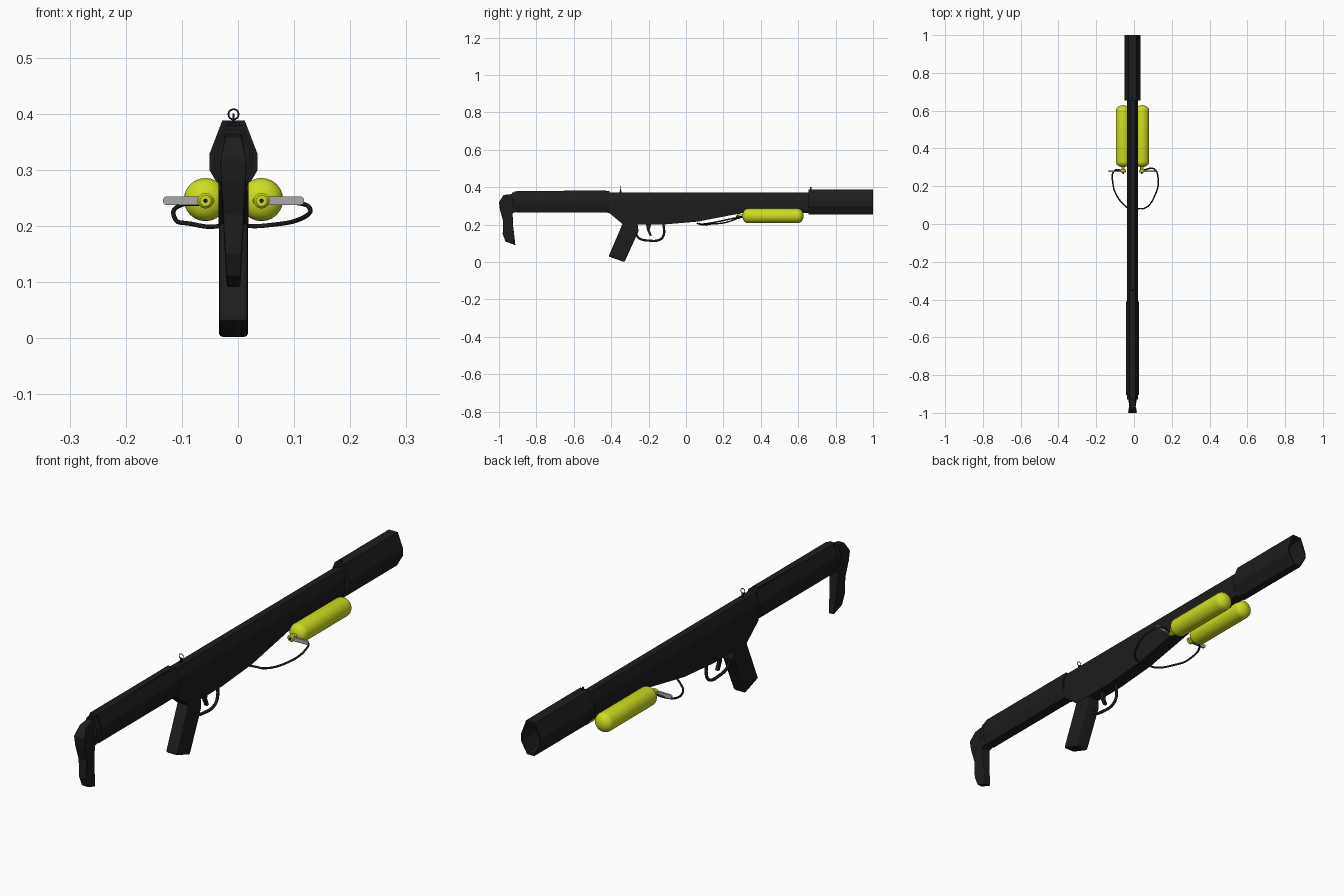
import bpy, bmesh, math

if "Cube" in bpy.data.objects:
    bpy.data.objects.remove(bpy.data.objects["Cube"])

CX = -0.008  # centre line of the tube


def material(name, color, rough=0.6):
    m = bpy.data.materials.new(name)
    m.use_nodes = True
    m.diffuse_color = (*color, 1)
    bsdf = m.node_tree.nodes["Principled BSDF"]
    bsdf.inputs["Base Color"].default_value = (*color, 1)
    bsdf.inputs["Roughness"].default_value = rough
    return m


BLACK = material("matte black", (0.012, 0.012, 0.012))
YELLOW = material("tank yellow", (0.62, 0.72, 0.015))
GREY = material("lever grey", (0.4, 0.4, 0.4))


def finish(name, bm, mat, bevel=0, smooth=False):
    bmesh.ops.recalc_face_normals(bm, faces=bm.faces)
    mesh = bpy.data.meshes.new(name)
    bm.to_mesh(mesh)
    bm.free()
    obj = bpy.data.objects.new(name, mesh)
    bpy.context.collection.objects.link(obj)
    mesh.materials.append(mat)
    if bevel:
        mod = obj.modifiers.new("soft edges", "BEVEL")
        mod.width = bevel
        mod.segments = 2
    if smooth:
        bpy.ops.object.select_all(action="DESELECT")
        obj.select_set(True)
        bpy.context.view_layer.objects.active = obj
        bpy.ops.object.shade_smooth_by_angle(angle=math.radians(40))
    return obj


def loft(name, rings, mat, **kw):
    """Skin closed rings of 3D points that share a point count."""
    bm = bmesh.new()
    loops = [[bm.verts.new(p) for p in ring] for ring in rings]
    n = len(loops[0])
    for a, b in zip(loops, loops[1:]):
        for i in range(n):
            j = (i + 1) % n
            bm.faces.new((a[i], a[j], b[j], b[i]))
    bm.faces.new(loops[0])
    bm.faces.new(loops[-1])
    return finish(name, bm, mat, **kw)


def section(y, half, scale=1):
    """Mirror a list of (half width, z) into a full ring at depth y."""
    mid = (half[0][1] + half[-1][1]) / 2
    pts = [(w, z) for w, z in half] + [(-w, z) for w, z in reversed(half)]
    return [(CX + w * scale, y, mid + (z - mid) * scale) for w, z in pts]


def plate(name, outline, half_width, mat=BLACK, **kw):
    """Extrude a (y, z) outline sideways; half_width may depend on z."""
    width = half_width if callable(half_width) else lambda z: half_width
    rings = [[(CX + s * width(z), y, z) for y, z in outline] for s in (-1, 1)]
    return loft(name, rings, mat, **kw)


def lathe(name, cx, cz, profile, mat, n=24):
    """Turn (radius, y) around an axis parallel to y."""
    rings = [[(cx + r * math.cos(math.tau * i / n), y, cz + r * math.sin(math.tau * i / n))
              for i in range(n)] for r, y in profile]
    return loft(name, rings, mat, smooth=True)


def tube(name, points, radius, closed=False):
    cu = bpy.data.curves.new(name, "CURVE")
    cu.dimensions = "3D"
    cu.bevel_depth = radius
    cu.bevel_resolution = 2
    cu.resolution_u = 8
    cu.use_fill_caps = True
    sp = cu.splines.new("BEZIER")
    sp.bezier_points.add(len(points) - 1)
    for bp, p in zip(sp.bezier_points, points):
        bp.co = p
        bp.handle_left_type = bp.handle_right_type = "AUTO"
    sp.use_cyclic_u = closed
    cu.materials.append(BLACK)
    obj = bpy.data.objects.new(name, cu)
    bpy.context.collection.objects.link(obj)
    return obj


# Hollow muzzle sleeve
muzzle = [(0.02, 0.388), (0.043, 0.328), (0.043, 0.3), (0.016, 0.253)]
loft("muzzle_sleeve", [section(0.655, muzzle), section(1, muzzle),
                       section(1, muzzle, 0.88), section(0.7, muzzle, 0.88)], BLACK)

# Upper tube running the whole length
body = [(0.014, 0.373), (0.028, 0.335), (0.028, 0.285), (0.02, 0.262)]
loft("upper_tube", [section(-0.42, body), section(0.66, body)], BLACK)

# Deeper receiver under the tube
plate("receiver", [(-0.41, 0.3), (-0.41, 0.262), (-0.335, 0.2), (-0.13, 0.2),
                   (0.06, 0.216), (0.3, 0.262), (0.3, 0.3)], 0.027)

# Stock with an end step and side ribs
stock = [(0.016, 0.38), (0.034, 0.335), (0.034, 0.307), (0.02, 0.265)]
loft("stock", [section(-0.905, stock), section(-0.41, stock)], BLACK)
loft("stock_end", [section(-0.93, stock, 0.86), section(-0.9, stock, 0.86)], BLACK)
plate("stock_top_rail", [(-0.92, 0.37), (-0.92, 0.378), (-0.43, 0.384), (-0.43, 0.37)], 0.012)

# Shoulder rest, narrower towards the toe
plate("shoulder_rest", [(-0.915, 0.366), (-0.976, 0.358), (-1, 0.32), (-0.995, 0.28),
                        (-0.978, 0.22), (-0.98, 0.15), (-0.965, 0.11), (-0.912, 0.09),
                        (-0.925, 0.2), (-0.927, 0.262), (-0.9, 0.27)],
      lambda z: 0.015 if z > 0.35 else 0.012 + 0.055 * (z - 0.09), bevel=0.004)

# Pistol grip
plate("pistol_grip", [(-0.335, 0.215), (-0.26, 0.215), (-0.254, 0.165), (-0.329, 0),
                      (-0.414, 0.03)], 0.026, bevel=0.007)

# Trigger and its guard
plate("trigger", [(-0.215, 0.205), (-0.185, 0.205), (-0.194, 0.17), (-0.182, 0.142),
                  (-0.194, 0.14), (-0.208, 0.17)], 0.006)
tube("trigger_guard", [(CX, -0.268, 0.15), (CX, -0.25, 0.127), (CX, -0.2, 0.115),
                       (CX, -0.14, 0.12), (CX, -0.121, 0.14), (CX, -0.12, 0.205)], 0.006)

# Ring rear sight and post front sight
tube("rear_sight_ring", [(CX + 0.009 * math.cos(a), -0.35, 0.399 + 0.009 * math.sin(a))
                         for a in (i * math.pi / 3 for i in range(6))], 0.0015, True)
plate("rear_sight_post", [(-0.355, 0.37), (-0.345, 0.37), (-0.347, 0.391), (-0.353, 0.391)], 0.003)
plate("front_sight_post", [(0.662, 0.38), (0.672, 0.38), (0.67, 0.4), (0.664, 0.4)], 0.002)

# Gas tanks, valves and levers on both sides
for side, s in (("left", 1), ("right", -1)):
    x, z, r = CX + s * 0.05, 0.247, 0.0385
    dome = [(r * math.sin(a), r * 0.75 * math.cos(a))
            for a in (math.pi / 2 * k / 6 for k in range(7))]
    dome[0] = (0.001, r * 0.75)
    front = [(q, 0.33 - h) for q, h in dome]
    back = [(q, 0.6 + h) for q, h in reversed(dome)]
    lathe(side + "_tank", x, z, front + back, YELLOW)
    lathe(side + "_valve", x, 0.245, [(0.01, 0.272), (0.014, 0.276), (0.014, 0.288),
                                      (0.009, 0.29), (0.009, 0.31)], YELLOW, 16)
    lathe(side + "_valve_pin", x, 0.245, [(0.004, 0.266), (0.004, 0.28)], BLACK, 8)
    # rounded lever bar reaching outwards
    bar = []
    for i in range(16):
        a = math.tau * (i + 0.5) / 16
        end = 0.068 if math.cos(a) > 0 else -0.008
        bar.append((x + s * (end + 0.008 * math.cos(a)), 0.245 + 0.008 * math.sin(a)))
    loft(side + "_lever", [[(px, y, pz) for px, pz in bar] for y in (0.276, 0.284)], GREY)
    # bracket between tank and tube
    lathe(side + "_tank_mount", CX + s * 0.02, 0.262, [(0.012, 0.35), (0.012, 0.58)], BLACK, 8)

# Feed hoses from the valves to the receiver
tube("right_hose", [(-0.07, 0.285, 0.24), (-0.1, 0.285, 0.238), (-0.111, 0.21, 0.211),
                    (-0.085, 0.14, 0.204), (-0.04, 0.09, 0.199), (CX, 0.07, 0.207)], 0.004)
tube("left_hose", [(0.05, 0.285, 0.242), (0.105, 0.292, 0.241), (0.127, 0.25, 0.233),
                   (0.11, 0.15, 0.212), (0.06, 0.085, 0.202), (0.02, 0.08, 0.2),
                   (CX, 0.06, 0.207)], 0.004)
